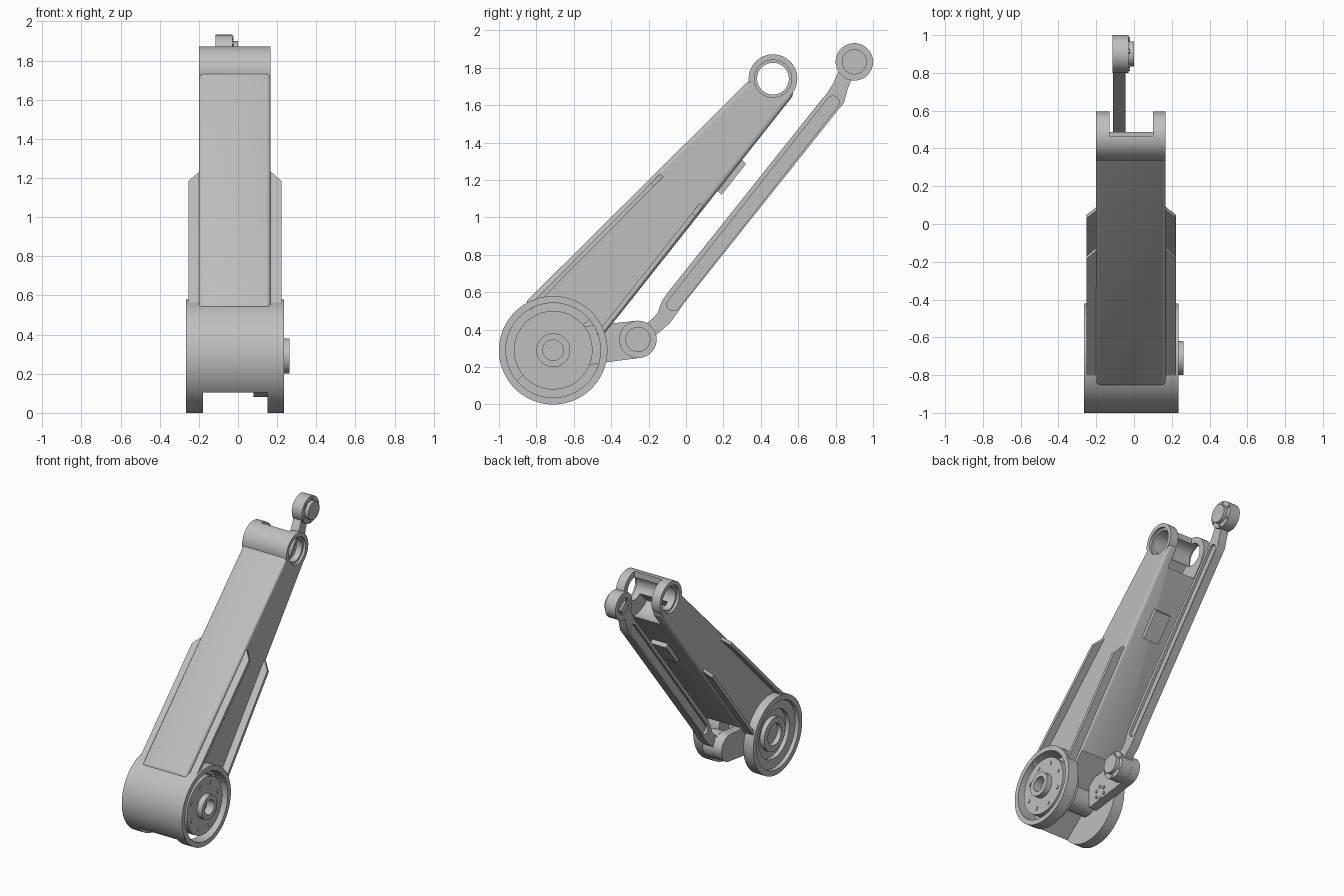
import bpy, bmesh
from math import sin, cos, pi, radians
from mathutils import Vector

if "Cube" in bpy.data.objects:
    bpy.data.objects.remove(bpy.data.objects["Cube"])

grey = bpy.data.materials.new("cast_grey")
grey.use_nodes = True
grey.diffuse_color = (0.52, 0.52, 0.52, 1)
grey.node_tree.nodes["Principled BSDF"].inputs["Base Color"].default_value = (0.52, 0.52, 0.52, 1)

HUB, TIP = (-0.71, 0.29), (0.465, 1.742)      # main arm pivots (y, z)
LOW, HIGH = (-0.257, 0.348), (0.9, 1.832)     # link rod pivots (y, z)


def prism(name, pts, x0, x1):
    """Extrude a (y, z) outline from x0 to x1."""
    bm = bmesh.new()
    face = bm.faces.new([bm.verts.new((x0, y, z)) for y, z in pts])
    out = bmesh.ops.extrude_face_region(bm, geom=[face])["geom"]
    bmesh.ops.translate(bm, vec=(x1 - x0, 0, 0),
                        verts=[v for v in out if isinstance(v, bmesh.types.BMVert)])
    bmesh.ops.recalc_face_normals(bm, faces=bm.faces)
    mesh = bpy.data.meshes.new(name)
    bm.to_mesh(mesh)
    bm.free()
    ob = bpy.data.objects.new(name, mesh)
    bpy.context.collection.objects.link(ob)
    mesh.materials.append(grey)
    return ob


def arc(c, r, a0, a1, n):
    return [(c[0] + r * cos(radians(a0 + (a1 - a0) * i / n)),
             c[1] + r * sin(radians(a0 + (a1 - a0) * i / n))) for i in range(n + 1)]


def disc(name, c, r, x0, x1, n=64):
    return prism(name, arc(c, r, 0, 360, n)[:-1], x0, x1)


def apply(ob, mod):
    bpy.context.view_layer.objects.active = ob
    bpy.ops.object.modifier_apply(modifier=mod.name)


def combine(ob, other, op="DIFFERENCE"):
    other.hide_render = True
    mod = ob.modifiers.new("bool", "BOOLEAN")
    mod.operation, mod.solver, mod.object = op, "EXACT", other
    apply(ob, mod)
    bpy.data.objects.remove(other)


def soften(ob, width, segments=2):
    mod = ob.modifiers.new("bevel", "BEVEL")
    mod.width, mod.segments, mod.limit_method = width, segments, "ANGLE"
    apply(ob, mod)


def bolts(name, c, ring, count, r, x0, x1, start=0):
    for a in arc(c, ring, start, start + 360, count)[:-1]:
        disc(name, a, r, x0, x1, 12)


# Main arm: tapered box between the big drum and the small tip barrel
arm = prism("main_arm", [(-0.86, 0.545), (-0.62, 0.2), (-0.45, 0.36),
                         (0.578, 1.658), (0.50, 1.80), (0.37, 1.765)], -0.2, 0.167)
soften(arm, 0.022, 3)
combine(arm, disc("drum", HUB, 0.29, -0.265, 0.235, 96), "UNION")
combine(arm, disc("tip_barrel", TIP, 0.13, -0.2, 0.167), "UNION")

# Fork slots at both ends
combine(arm, prism("drum_slot", [HUB] + arc(HUB, 0.37, -140, 40, 40), -0.18, 0.15))
combine(arm, prism("tip_slot", [TIP] + arc(TIP, 0.2, -135, 90, 40), -0.13, 0.1))

# Bores and stepped recesses
combine(arm, disc("tip_bore", TIP, 0.085, -0.4, 0.4))
for x0, x1 in ((-0.3, -0.18), (0.147, 0.3)):
    combine(arm, disc("tip_counterbore", TIP, 0.1, x0, x1))
combine(arm, disc("right_bore", HUB, 0.253, 0.1, 0.4))
combine(arm, disc("left_recess", HUB, 0.25, -0.4, -0.235))
combine(arm, disc("left_inner_recess", HUB, 0.18, -0.4, -0.205))

# Right hub: flange, bolt ring and bored boss
hub = disc("right_hub", HUB, 0.21, 0.08, 0.22)
combine(hub, disc("boss", HUB, 0.09, 0.2, 0.262), "UNION")
combine(hub, disc("boss_bore", HUB, 0.055, 0.2, 0.4))
bolts("hub_bolt", HUB, 0.165, 8, 0.014, 0.215, 0.225, 18)
disc("hub_shaft", HUB, 0.09, -0.19, 0.1)

# Left hub ring
ring = disc("left_hub_ring", HUB, 0.125, -0.24, -0.19)
combine(ring, disc("ring_bore", HUB, 0.08, -0.4, -0.2))

# Stiffening ribs along both edges of each side
for side, root, tip in ((1, 0.15, 0.222), (-1, -0.18, -0.252)):
    for label, p, q in (("upper", (-0.84, 0.51), (-0.115, 1.24)),
                        ("lower", (-0.47, 0.37), (0.095, 1.085))):
        d = Vector((q[0] - p[0], q[1] - p[1])).normalized()
        n = Vector((-d.y, d.x)) * 0.012
        rib = prism(f"{label}_rib", [(p[0] + n.x, p[1] + n.y), (p[0] - n.x, p[1] - n.y),
                                     (q[0] - n.x, q[1] - n.y), (q[0] + n.x, q[1] + n.y)],
                    root, tip)
        for v in rib.data.vertices:      # slope the free end
            if abs(v.co.x - tip) < 0.001 and v.co.y > (p[0] + q[0]) / 2:
                v.co.y -= d.x * 0.09
                v.co.z -= d.y * 0.09

# Small pad on the underside of the arm
prism("underside_pad", [(0.17, 1.14), (0.19, 1.12), (0.32, 1.285), (0.30, 1.31)], -0.06, 0.07)

# Crank holding the lower end of the rod
crank = prism("crank", [(-0.27, 0.447), (-0.62, 0.41), (-0.62, 0.2), (-0.24, 0.25)], -0.185, -0.115)
combine(crank, disc("crank_eye", LOW, 0.1, -0.185, -0.115), "UNION")
bolts("crank_bolt", (-0.5, 0.27), 0.045, 6, 0.012, -0.12, -0.108, 30)

# Link rod: swept outline with narrowed necks
path = [LOW, (-0.17, 0.415), (-0.12, 0.46), (-0.085, 0.525), (-0.05, 0.575),
        (0.755, 1.585), (0.80, 1.64), (0.825, 1.70), (0.85, 1.76), HIGH]
half = [0.04, 0.04, 0.042, 0.052, 0.052, 0.052, 0.052, 0.042, 0.04, 0.04]
left, right = [], []
for i, (p, w) in enumerate(zip(path, half)):
    a, b = path[max(i - 1, 0)], path[min(i + 1, len(path) - 1)]
    d = Vector((b[0] - a[0], b[1] - a[1])).normalized()
    left.append((p[0] - d.y * w, p[1] + d.x * w))
    right.append((p[0] + d.y * w, p[1] - d.x * w))
rod = prism("link_rod", left + right[::-1], -0.11, -0.045)

# Long rounded pocket on both faces of the rod
pocket = arc((-0.068, 0.535), 0.034, 142, 322, 12) + arc((0.785, 1.615), 0.034, -38, 142, 12)
for x0, x1 in ((-0.2, -0.09), (-0.065, 0.1)):
    combine(rod, prism("rod_pocket", pocket, x0, x1))

# Rod eyes with caps and bolts
for label, c in (("lower", LOW), ("upper", HIGH)):
    eye = disc(f"{label}_rod_eye", c, 0.1, -0.114, -0.028)
    combine(eye, disc("eye_recess", c, 0.06, -0.2, -0.095))
    disc(f"{label}_rod_cap", c, 0.067, -0.04, 0.0)
    bolts(f"{label}_rod_bolt", c, 0.084, 6, 0.011, -0.035, -0.022, 20)

# Smooth round surfaces, keep machined edges sharp
bpy.ops.object.select_all(action="DESELECT")
for ob in bpy.context.scene.objects:
    if ob.type == "MESH" and grey.name in ob.data.materials:
        ob.select_set(True)
        bpy.context.view_layer.objects.active = ob
bpy.ops.object.shade_smooth_by_angle(angle=radians(30))
